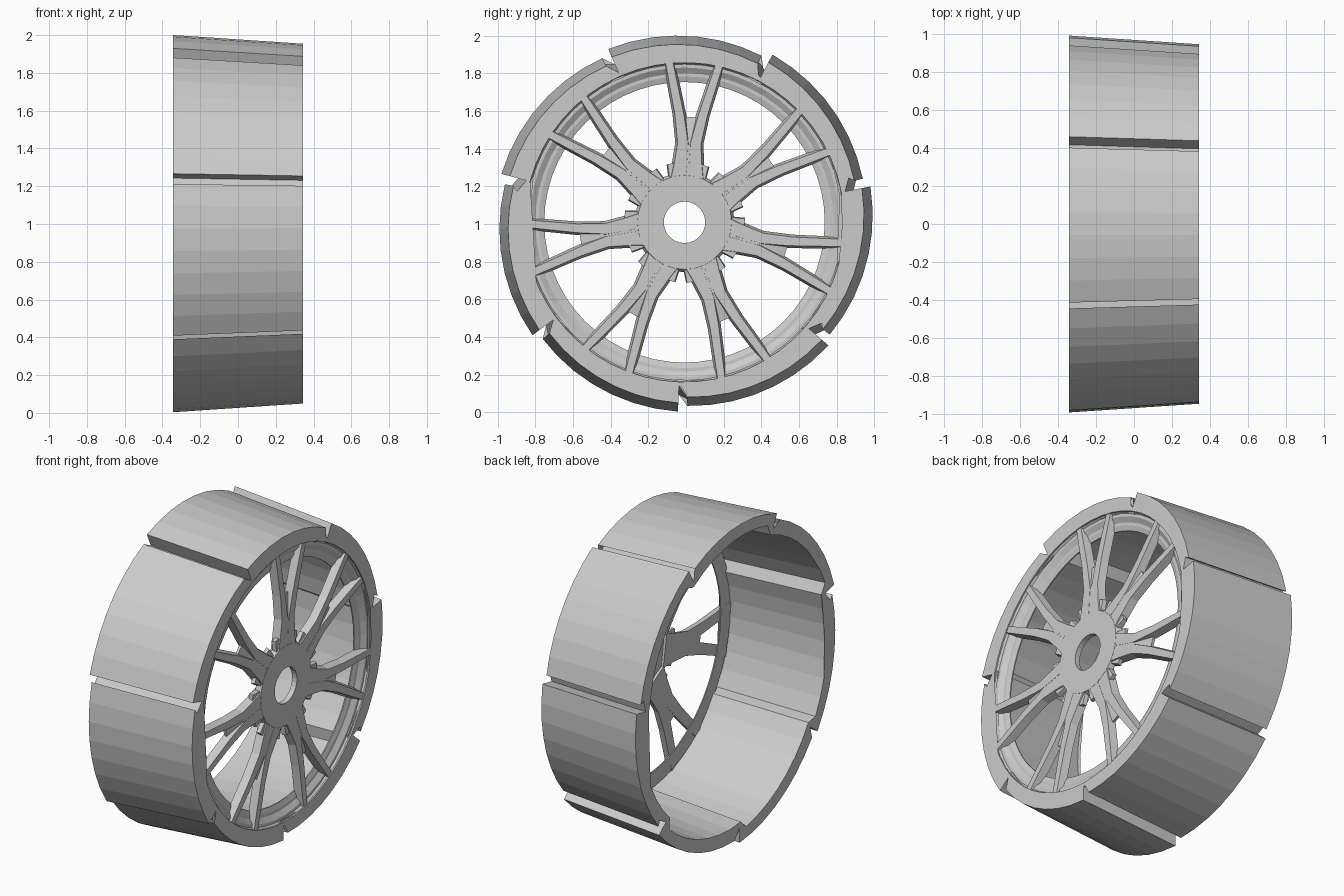
import bpy, bmesh
from math import cos, sin, radians
from mathutils import Matrix, Vector

old = bpy.data.objects.get("Cube")
if old:
    bpy.data.objects.remove(old, do_unlink=True)

CENTRE = Vector((0, -0.008, 1.009))
COUNT = 7
STEP = 360 / COUNT
HALF = 0.343      # half width along the axle
TAPER = 0.046     # radius lost from the open side to the spoked side

grey = bpy.data.materials.new("plain_grey")
grey.use_nodes = True
grey.diffuse_color = (0.6, 0.6, 0.6, 1)
grey.node_tree.nodes["Principled BSDF"].inputs["Base Color"].default_value = (0.6, 0.6, 0.6, 1)


def polar(r, deg, x):
    return Vector((x, r * cos(radians(deg)), r * sin(radians(deg))))


def finish(bm, name):
    bmesh.ops.recalc_face_normals(bm, faces=bm.faces)
    mesh = bpy.data.meshes.new(name)
    bm.to_mesh(mesh)
    bm.free()
    mesh.materials.append(grey)
    ob = bpy.data.objects.new(name, mesh)
    ob.location = CENTRE
    bpy.context.collection.objects.link(ob)


def loft(bm, loops, ring=False):
    """Join matching loops of points; cap the ends unless they form a ring."""
    rows = [[bm.verts.new(p) for p in loop] for loop in loops]
    pairs = list(zip(rows, rows[1:])) + ([(rows[-1], rows[0])] if ring else [])
    n = len(rows[0])
    for a, b in pairs:
        for i in range(n):
            j = (i + 1) % n
            bm.faces.new((a[i], a[j], b[j], b[i]))
    if not ring:
        caps = [bm.faces.new(rows[0]), bm.faces.new(rows[-1])]
        bmesh.ops.triangulate(bm, faces=caps)


def lathe(name, profile, sides):
    bm = bmesh.new()
    loft(bm, [[polar(r, 360 * k / sides, x) for x, r in profile] for k in range(sides)], True)
    finish(bm, name)


def arc(r0, a0, r1, a1, n):
    return [(r0 + (r1 - r0) * i / n, a0 + (a1 - a0) * i / n) for i in range(n + 1)]


def tapered_prism(name, outline, x0, x1, turn):
    bm = bmesh.new()
    loft(bm, [[polar(r - TAPER * (x + HALF) / (2 * HALF), a + turn, x) for r, a in outline]
              for x in (x0, x1)])
    finish(bm, name)


# Spiral tread segments: a radial wall at one end, an undercut lip at the other
outer = arc(1.006, 0, 0.975, -48.6, 7) + [(0.95, -47.2), (0.915, -STEP)]
shell = outer + arc(0.88, -STEP - 1.1, 0.933, -4.2, 7) + [(0.88, -1.1), (0.915, 0)]
plate = outer + arc(0.894, -STEP, 0.894, 0, 8) + [(0.915, 0)]
for k in range(COUNT):
    turn = 10.9 + k * STEP
    tapered_prism(f"tread_segment_{k + 1}", shell, -HALF, 0.33, turn)
    tapered_prism(f"tread_front_plate_{k + 1}", plate, 0.325, HALF, turn)

# Thin stepped rim and hub
lathe("rim", [(0.338, 0.852), (0.322, 0.84), (0.322, 0.822), (0.302, 0.792), (0.302, 0.775),
              (0.292, 0.745), (0.285, 0.745), (0.295, 0.855), (0.33, 0.862)], 56)
lathe("hub", [(0.338, 0.11), (0.338, 0.25), (0.305, 0.265), (0.305, 0.11)], 28)


def bar(bm, path, x0, flare):
    """Bar along (radius, offset, half width, front) points, wider at its back."""
    loops = []
    for r, t, w, x1 in path:
        loops.append([Vector((x0, t - w - flare, r)), Vector((x1, t - w, r)),
                      Vector((x1, t + w, r)), Vector((x0, t + w + flare, r))])
    loft(bm, loops)


# Forked spokes: two arms, a web that slopes back between them, and lugs at the root
FRONT = 0.337
for k in range(COUNT):
    angle = radians(86.5 - 90 + k * STEP)
    bm = bmesh.new()
    for side in (-1, 1):
        bar(bm, [(0.20, side * 0.05, 0.04, FRONT), (0.30, side * 0.04, 0.034, FRONT),
                 (0.42, side * 0.034, 0.028, FRONT), (0.57, side * 0.062, 0.024, FRONT),
                 (0.84, side * 0.132, 0.02, FRONT)], 0.29, 0.013)
        lug = bmesh.new()
        bar(lug, [(0.2, 0, 0.035, 0.33), (0.32, 0, 0.026, 0.33)], 0.305, 0.006)
        lug.transform(Matrix.Rotation(angle + radians(side * 15), 4, 'X'))
        finish(lug, f"hub_lug_{k + 1}_{'a' if side < 0 else 'b'}")
    bar(bm, [(0.22, 0, 0.07, FRONT - 0.001), (0.30, 0, 0.06, FRONT - 0.001),
             (0.40, 0, 0.04, FRONT - 0.001), (0.50, 0, 0.04, 0.32), (0.56, 0, 0.032, 0.31)],
        0.293, 0.012)
    bm.transform(Matrix.Rotation(angle, 4, 'X'))
    finish(bm, f"spoke_{k + 1}")
